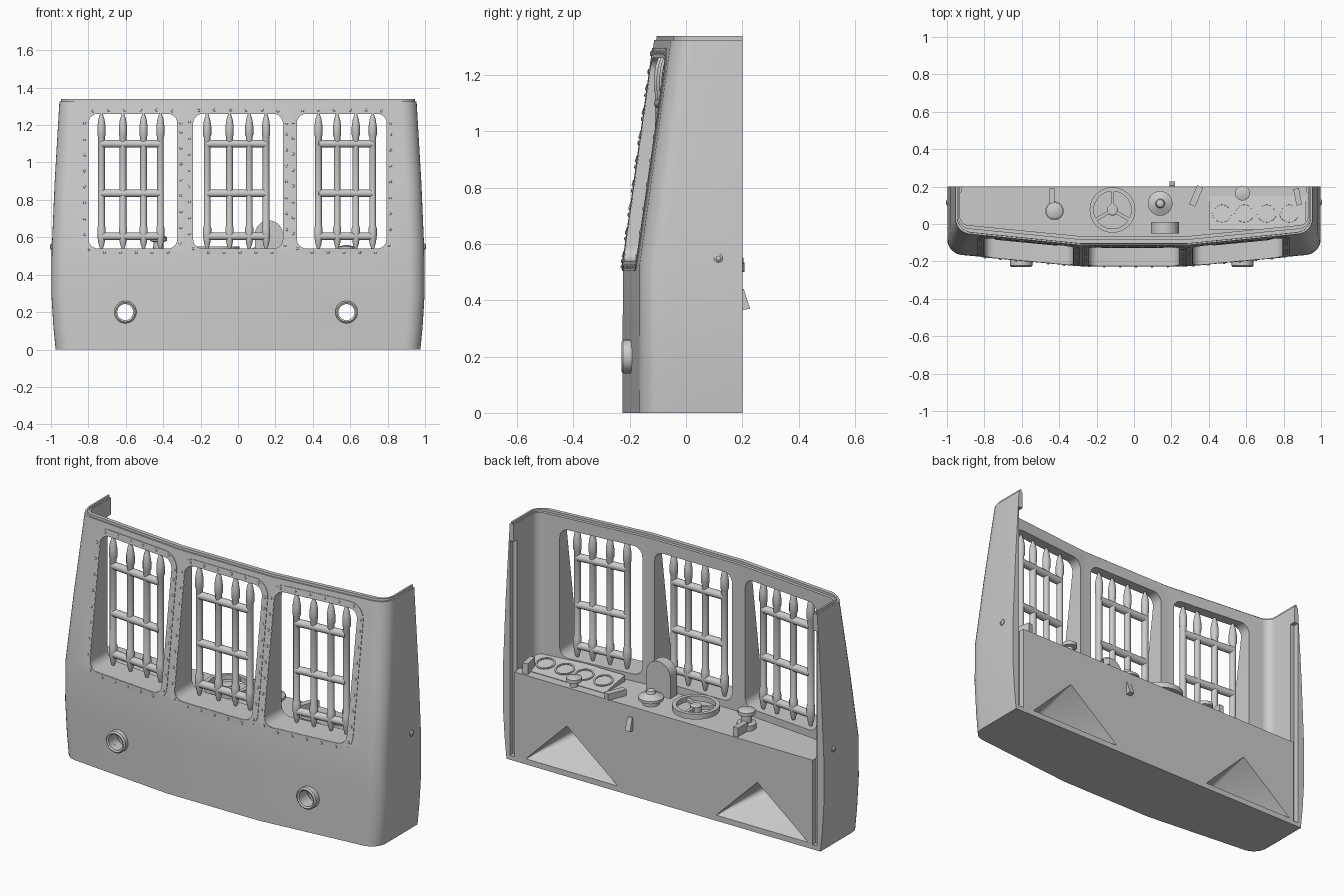
import bpy, bmesh, math
from mathutils import Vector, Matrix

if "Cube" in bpy.data.objects:
    bpy.data.objects.remove(bpy.data.objects["Cube"])

grey = bpy.data.materials.new("plain_grey")
grey.diffuse_color = (0.6, 0.6, 0.6, 1)
grey.use_nodes = True
grey.node_tree.nodes["Principled BSDF"].inputs["Base Color"].default_value = grey.diffuse_color


def add(name, bm, angle=30):
    bmesh.ops.recalc_face_normals(bm, faces=bm.faces[:])
    me = bpy.data.meshes.new(name)
    bm.to_mesh(me)
    bm.free()
    me.materials.append(grey)
    me.shade_smooth()
    me.set_sharp_from_angle(angle=math.radians(angle))
    ob = bpy.data.objects.new(name, me)
    bpy.context.collection.objects.link(ob)
    return ob


def interp(table, z):
    if z <= table[0][0]:
        return table[0][1]
    for (a, u), (b, v) in zip(table, table[1:]):
        if z <= b:
            return u + (v - u) * (z - a) / (b - a)
    return table[-1][1]


def skin(bm, rings, cap=True, closed=False):
    vs = [[bm.verts.new(p) for p in r] for r in rings]
    n = len(vs[0])
    pairs = list(zip(vs, vs[1:])) + ([(vs[-1], vs[0])] if closed else [])
    for a, b in pairs:
        for i in range(n):
            bm.faces.new((a[i], a[(i + 1) % n], b[(i + 1) % n], b[i]))
    if cap and not closed:
        bm.faces.new(vs[0][::-1])
        bm.faces.new(vs[-1])


def lathe(bm, profile, loc, direction=(0, 0, 1), seg=24, closed=False):
    """Revolve (radius, height) points around an axis."""
    rot = Vector(direction).to_track_quat('Z', 'Y').to_matrix()
    skin(bm, [[Vector(loc) + rot @ Vector((r * math.cos(t), r * math.sin(t), h))
               for t in [2 * math.pi * i / seg for i in range(seg)]]
              for r, h in profile], closed=closed)


def lathe_ob(name, profile, loc, **kw):
    bm = bmesh.new()
    lathe(bm, profile, loc, **kw)
    return add(name, bm)


def box(name, lo, hi, rot=None):
    bm = bmesh.new()
    c = (Vector(lo) + Vector(hi)) / 2
    s = Vector(hi) - Vector(lo)
    m = Matrix.Translation(c) @ (rot or Matrix()) @ Matrix.Diagonal((*s, 1))
    bmesh.ops.create_cube(bm, size=1, matrix=m)
    return add(name, bm)


def cut(ob, cutters):
    for c in cutters:
        m = ob.modifiers.new("cut", 'BOOLEAN')
        m.operation, m.solver, m.object = 'DIFFERENCE', 'EXACT', c
    dg = bpy.context.evaluated_depsgraph_get()
    me = bpy.data.meshes.new_from_object(ob.evaluated_get(dg))
    ob.modifiers.clear()
    ob.data = me
    me.shade_smooth()
    me.set_sharp_from_angle(angle=math.radians(25))


# Shape of the cab: front centre line and half width by height
YC = [(0, -.226), (.53, -.224), (1.325, -.113)]
XS = [(0, .975), (.12, .987), (.3, .998), (.53, .996), (.9, .98), (1.325, .955)]
FLAT, YI, YBAR = .285, -.065, -.107


def front_y(x, z, yc=None):
    yc = interp(YC, z) if yc is None else yc
    return yc + .058 * max(0, (abs(x) - FLAT) / (interp(XS, z) - .09 - FLAT))


def contour(yc, xs, yback, z, r=.09):
    right = [(FLAT, yc)]
    for i in range(9):
        t = i / 8 * math.pi / 2
        right.append((xs - r + r * math.sin(t), yc + .058 + .94 * r * (1 - math.cos(t))))
    right.append((xs, yback))
    return [(x, y, z) for x, y in right] + [(-x, y, z) for x, y in reversed(right)]


def loft(name, zs, fn):
    bm = bmesh.new()
    skin(bm, [fn(z) for z in zs])
    return add(name, bm)


body = loft("cab_shell", [0, .12, .3, .53, .9, 1.325],
            lambda z: contour(interp(YC, z), interp(XS, z), .2, z))
rim = loft("top_rim", [1.315, 1.338],
           lambda z: contour(interp(YC, z) + .008, .947, .2, z))
inner = loft("inner_cutter", [.5, 1.4], lambda z: contour(YI, .93, .3, z, .05))
rim_cut = loft("rim_cutter", [1.2, 1.4], lambda z: contour(YI - .017, .937, .3, z, .06))

# Window outlines
WINDOWS = [("left", -.8, -.325, (-.73, -.615, -.505, -.415)),
           ("middle", -.24, .24, (-.165, -.045, .06, .15)),
           ("right", .315, .795, (.43, .53, .63, .72))]
Z0, Z1 = .54, 1.26


def outline(x0, x1, grow=0, n=6):
    r = .05 + grow
    pts = []
    for cx, cz, a in ((x1 - .05, Z1 - .05, 0), (x0 + .05, Z1 - .05, 90),
                      (x0 + .05, Z0 + .05, 180), (x1 - .05, Z0 + .05, 270)):
        for i in range(n + 1):
            t = math.radians(a + 90 * i / n)
            pts.append((cx + r * math.cos(t), cz + r * math.sin(t)))
    return pts


cutters = [inner]
for nm, x0, x1, bars in WINDOWS:
    bm = bmesh.new()
    skin(bm, [[(x, y, z) for x, z in outline(x0, x1)] for y in (-.4, .1)])
    cutters.append(add("window_cutter", bm))

# Lamp holes widening to triangular hollows, and door grooves
LAMPS = [(-1, "left", -.603), (1, "right", .58)]
for s, nm, cx in LAMPS:
    bm = bmesh.new()
    lathe(bm, [(.043, 0), (.043, .25)], (cx, -.3, .2), (0, 1, 0))
    cutters.append(add("lamp_cutter", bm))
    bm = bmesh.new()
    for i in range(24):
        t = i * math.pi / 12
        bm.verts.new((cx + .047 * math.cos(t), -.15, .2 + .047 * math.sin(t)))
    for x, z in ((-.3, .028), (.28, .028), (.02, .285)):
        bm.verts.new((cx + x, .21, z))
    bmesh.ops.convex_hull(bm, input=bm.verts[:])
    cutters.append(add("hollow_cutter", bm))
    cutters.append(box("groove_cutter", (s * .94 - .014, .17, .025), (s * .94 + .014, .25, 1.23)))
cut(body, cutters)
cut(rim, [rim_cut])
for c in cutters + [rim_cut]:
    bpy.data.objects.remove(c)

# Window frames, rivets and guard bars
for nm, x0, x1, bars in WINDOWS:
    bm = bmesh.new()
    rings = [[(x, front_y(x, z) + d, z) for x, z in outline(x0, x1, g)]
             for g, d in ((.001, .01), (.001, -.003), (.036, -.003), (.036, .01))]
    skin(bm, rings, closed=True)
    add(nm + "_window_frame", bm)

    bm = bmesh.new()
    loop = [Vector(p) for p in outline(x0, x1, .02)]
    carry = 0
    for a, b in zip(loop, loop[1:] + loop[:1]):
        length = (b - a).length
        while carry < length:
            x, z = a.lerp(b, carry / length)
            lathe(bm, [(.008, 0), (.007, .004), (.003, .006)],
                  (x, front_y(x, z) - .002, z), (0, -1, .14), seg=8)
            carry += .085
        carry -= length
    add(nm + "_window_rivets", bm)

    bm = bmesh.new()
    for x in bars:
        L = 1.262 - .535
        prof = [(.006, 0), (.016, .03), (.022, .07), (.022, .115), (.018, .125)]
        prof += [(r, L - h) for r, h in reversed(prof)]
        lathe(bm, prof, (x, front_y(x, .9, YBAR), .535), seg=14)
    add(nm + "_window_upright_bars", bm)
    bm = bmesh.new()
    for z in (.605, .835, 1.1):
        a, b = [Vector((x, front_y(x, .9, YBAR), z)) for x in (bars[0], bars[-1])]
        lathe(bm, [(.021, 0), (.021, (b - a).length)], a, b - a, seg=14)
    add(nm + "_window_cross_bars", bm)

# Lamp rings and side knobs
for s, nm, cx in LAMPS:
    lathe_ob(nm + "_lamp_ring", [(.043, 0), (.043, .05), (.052, .055), (.06, .048), (.06, 0)],
             (cx, -.175, .2), direction=(0, -1, 0), seg=32, closed=True)
    lathe_ob(nm + "_side_knob", [(.016, 0), (.016, .012), (.008, .018)],
             (.988 * s, .115, .55), direction=(s, 0, 0), seg=12)

# Steering wheel
D = .5
lathe_ob("wheel_rim", [(.1, .02), (.1, .05), (.122, .05), (.122, .02)], (-.115, .075, D), seg=40, closed=True)
lathe_ob("wheel_hub", [(.03, -.01), (.03, .045), (.022, .05)], (-.115, .075, D))
for k in range(3):
    t = math.radians(90 + 120 * k)
    c = Vector((-.115 + .062 * math.cos(t), .075 + .062 * math.sin(t), D + .034))
    h = Vector((.045, .009, .008))
    box("wheel_spoke", c - h, c + h, Matrix.Rotation(t, 4, 'Z'))

# Left controller with handle
lathe_ob("controller_base", [(.05, -.005), (.05, .03), (.028, .035), (.028, .075), (.045, .08), (.045, .1), (.03, .108)],
         (-.425, .07, D))
box("controller_handle", (-.455, .1, D), (-.425, .19, D + .05))

# Brake valve and rounded instrument panel
lathe_ob("brake_valve", [(.045, -.005), (.045, .02), (.066, .025), (.066, .04), (.025, .06), (.02, .075), (.008, .08)],
         (.14, .11, D))
bm = bmesh.new()
arch = [(.09, D - .01), (.24, D - .01)] + [(.165 + .075 * math.cos(t), .615 + .075 * math.sin(t))
                                            for t in [math.pi * i / 16 for i in range(17)]]
skin(bm, [[(x, y, z) for x, z in arch] for y in (-.05, .01)])
add("instrument_panel", bm)

# Sloping gauge panel with four dials, knob and levers
bm = bmesh.new()
skin(bm, [[(x, .15, D - .01), (x, .15, D + .003), (x, -.03, D + .035), (x, -.03, D - .01)] for x in (.4, .92)])
add("gauge_panel", bm)
for x in (.83, .71, .59, .47):
    lathe_ob("gauge_ring", [(.043, 0), (.043, .006), (.052, .006), (.052, 0)], (x, .06, D + .018),
             direction=(0, .18, 1), seg=28, closed=True)
lathe_ob("desk_knob", [(.02, -.005), (.02, .025), (.04, .03), (.04, .05), (.015, .058)], (.58, .165, D))
box("desk_lever", (.315, .095, D), (.35, .205, D + .035), Matrix.Rotation(-.4, 4, 'Z'))
box("side_lever", (.86, .1, D), (.89, .19, D + .06), Matrix.Rotation(.2, 4, 'Z'))

# Wedge switch on the desk front
bm = bmesh.new()
skin(bm, [[(x, .195, .365), (x, .228, .37), (x, .205, .44), (x, .195, .44)] for x in (.19, .22)])
add("wedge_switch", bm)
